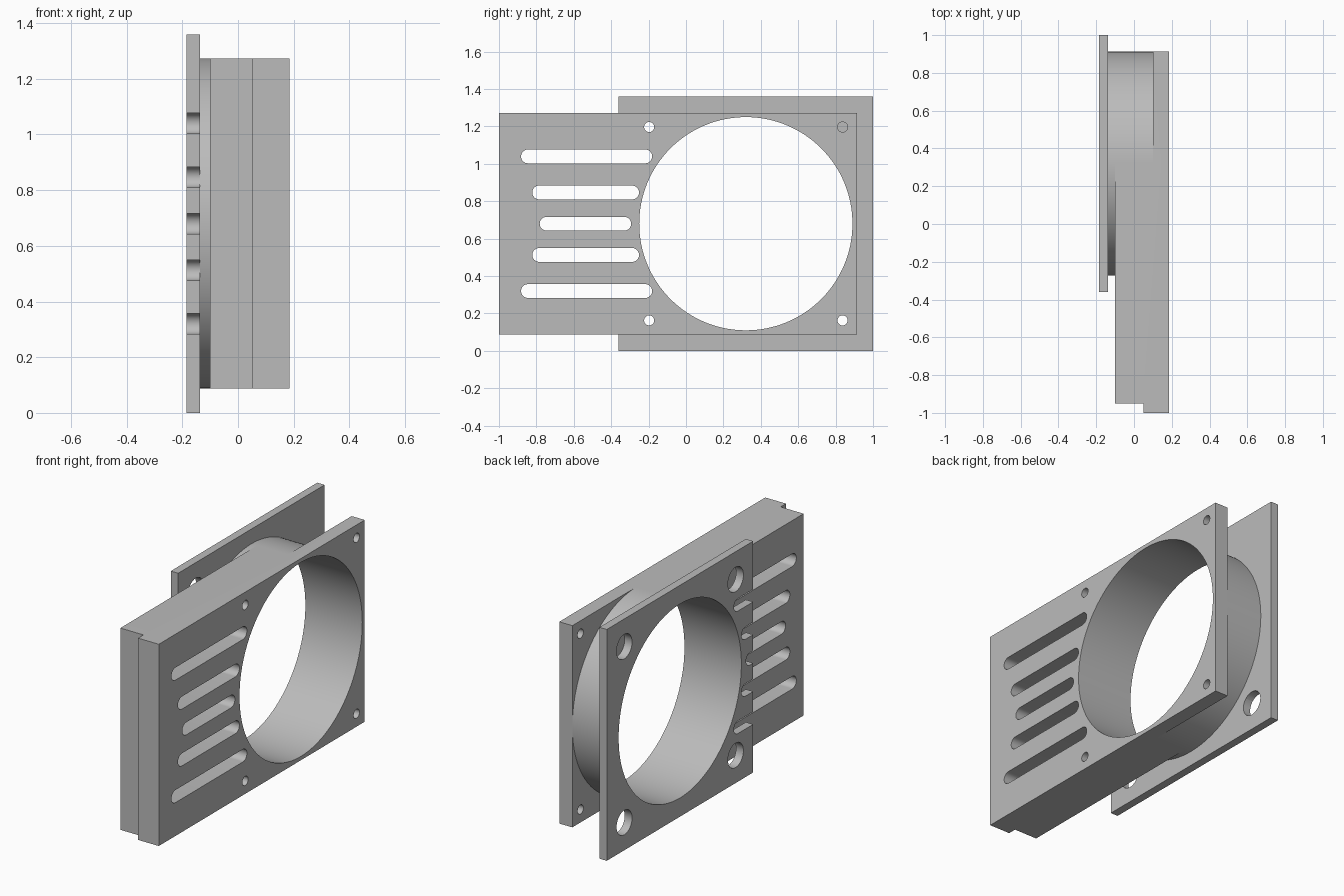
import bpy, bmesh, math
from mathutils import Matrix, Vector

if "Cube" in bpy.data.objects:
    bpy.data.objects.remove(bpy.data.objects["Cube"])

CY, CZ = 0.32, 0.68          # centre of the round duct
R_OUT, R_IN = 0.593, 0.57
BACK, INNER, FRONT = -0.185, -0.137, 0.185

grey = bpy.data.materials.new("plain grey")
grey.use_nodes = True
grey.diffuse_color = (0.5, 0.5, 0.5, 1)
grey.node_tree.nodes["Principled BSDF"].inputs["Base Color"].default_value = (0.5, 0.5, 0.5, 1)


def prism(name, points, depth):
    """Extrude a closed outline of 3D points along the depth vector."""
    bm = bmesh.new()
    face = bm.faces.new([bm.verts.new(p) for p in points])
    new = bmesh.ops.extrude_face_region(bm, geom=[face])["geom"]
    bmesh.ops.translate(bm, vec=Vector(depth),
                        verts=[v for v in new if isinstance(v, bmesh.types.BMVert)])
    bmesh.ops.recalc_face_normals(bm, faces=bm.faces)
    mesh = bpy.data.meshes.new(name)
    bm.to_mesh(mesh)
    bm.free()
    mesh.materials.append(grey)
    obj = bpy.data.objects.new(name, mesh)
    bpy.context.collection.objects.link(obj)
    return obj


def pill(name, y0, y1, z, r, x0, x1, n=16):
    """Rounded slot along y; a full cylinder when y0 equals y1."""
    pts = []
    for yc, start in ((y1, -math.pi / 2), (y0, math.pi / 2)):
        for i in range(n + (y0 != y1)):
            a = start + math.pi * i / n
            pts.append((x0, yc + r * math.cos(a), z + r * math.sin(a)))
    return prism(name, pts, (x1 - x0, 0, 0))


def boolean(target, tool, operation):
    mod = target.modifiers.new(operation.lower(), "BOOLEAN")
    mod.operation, mod.object, mod.solver = operation, tool, "EXACT"
    bpy.context.view_layer.objects.active = target
    bpy.ops.object.modifier_apply(modifier=mod.name)


# Housing: thick vented block, stepped lip and thin front plate in one outline
outline = [(-0.1, -0.95), (0.05, -0.95), (0.05, -1), (FRONT, -1),
           (FRONT, CY + R_OUT), (0.1, CY + R_OUT), (0.1, CY), (-0.1, CY)]
housing = prism("vented_housing", [(x, y, CZ - R_OUT) for x, y in outline],
                (0, 0, 2 * R_OUT))

# Duct joining the housing to the back flange
duct = pill("duct", CY, CY, CZ, R_OUT, INNER, 0.15, 64)
boolean(housing, duct, "UNION")
bpy.data.objects.remove(duct)

# Square back flange
flange = prism("back_flange", [(BACK, y, z) for y, z in
               ((1, 0), (1, 2 * CZ), (1 - 2 * CZ, 2 * CZ), (1 - 2 * CZ, 0))],
               (INNER - BACK, 0, 0))

# Cutters: bore, vent slots and corner screw holes
both, small, large = [], [], []
both.append(pill("bore_cutter", CY, CY, CZ, R_IN, -0.3, 0.3, 64))
for dz, y0, y1 in ((0, -0.745, -0.33), (0.167, -0.785, -0.288), (0.36, -0.845, -0.218)):
    for s in ((1, -1) if dz else (1,)):
        both.append(pill("slot_cutter", y0, y1, CZ + s * dz, 0.037, -0.3, 0.3))
for sy in (-1, 1):
    for sz in (-1, 1):
        y, z = CY + sy * 0.517, CZ + sz * 0.517
        small.append(pill("screw_cutter", y, y, z, 0.027, -0.3, 0.3))
        large.append(pill("access_cutter", y, y, z, 0.072, -0.3, 0.3))

for part, cutters in ((housing, both + small), (flange, both + large)):
    for cutter in cutters:
        boolean(part, cutter, "DIFFERENCE")
for cutter in both + small + large:
    bpy.data.objects.remove(cutter)

# Smooth round walls, sharp corners
for part in (housing, flange):
    bpy.ops.object.select_all(action="DESELECT")
    part.select_set(True)
    bpy.context.view_layer.objects.active = part
    bpy.ops.object.shade_smooth_by_angle(angle=math.radians(30))
